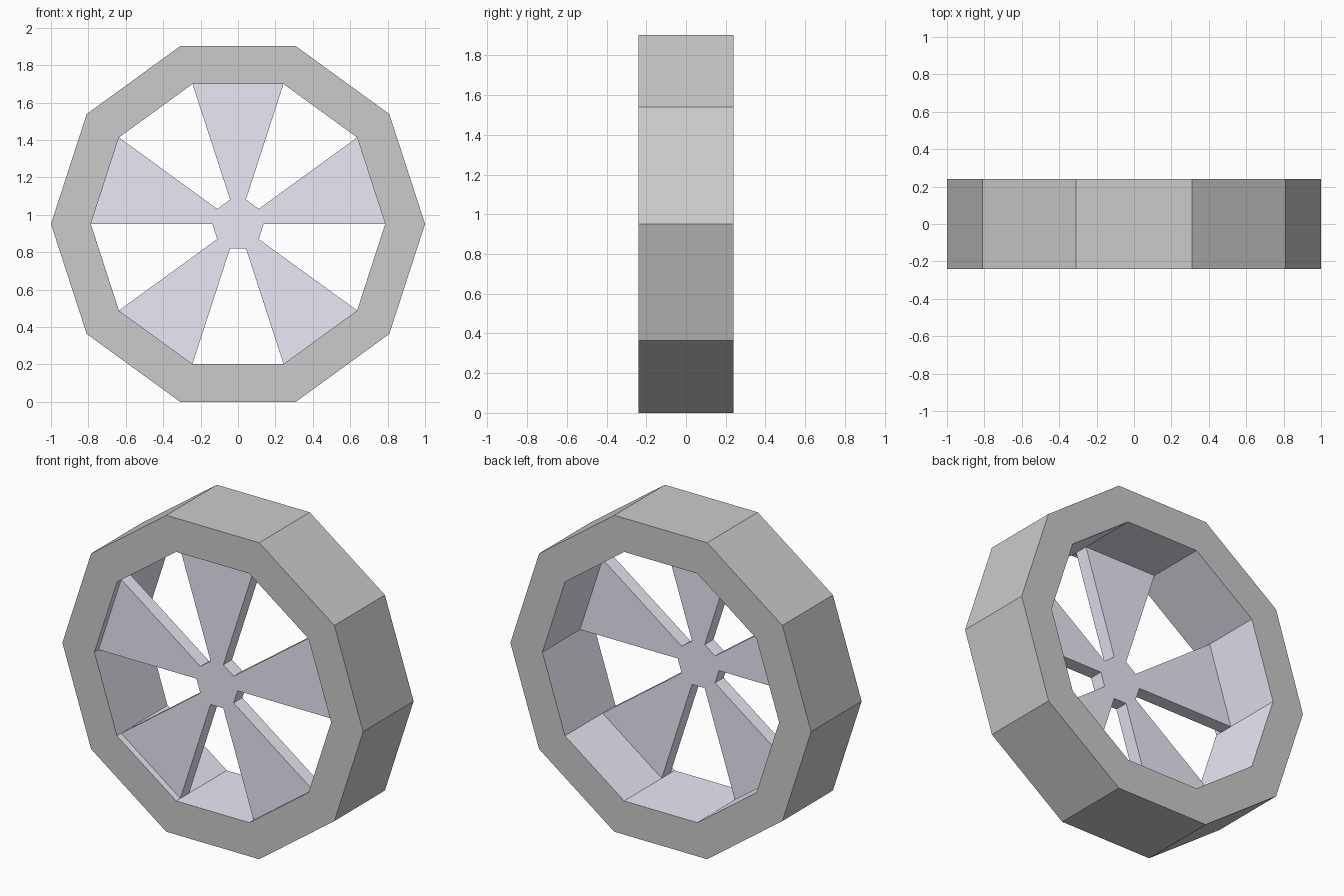
import bpy, bmesh
from math import cos, sin, radians

if "Cube" in bpy.data.objects:
    bpy.data.objects.remove(bpy.data.objects["Cube"])

SIDES = 10
CENTRE_Z = sin(radians(72))      # decagon resting on a flat side
R_TYRE, R_RIM, R_HUB = 1.0, 0.787, 0.137


def material(name, colour):
    m = bpy.data.materials.new(name)
    m.diffuse_color = colour
    m.use_nodes = True
    m.node_tree.nodes["Principled BSDF"].inputs["Base Color"].default_value = m.diffuse_color
    return m


def ring(bm, radius, y):
    return [bm.verts.new((radius * cos(radians(36 * i)), y,
                          CENTRE_Z + radius * sin(radians(36 * i))))
            for i in range(SIDES)]


def finish(bm, name, mats):
    bmesh.ops.recalc_face_normals(bm, faces=bm.faces[:])
    mesh = bpy.data.meshes.new(name)
    bm.to_mesh(mesh)
    bm.free()
    for m in mats:
        mesh.materials.append(m)
    obj = bpy.data.objects.new(name, mesh)
    bpy.context.collection.objects.link(obj)
    return obj


grey = material("tyre_grey", (0.8, 0.8, 0.8, 1))
lilac = material("rim_lilac", (0.84, 0.81, 0.92, 1))

# Tyre: ten-sided band, grey outside with a lilac inner wall
bm = bmesh.new()
loops = [ring(bm, r, y) for r, y in ((R_TYRE, -0.24), (R_TYRE, 0.24),
                                     (R_RIM, 0.24), (R_RIM, -0.24))]
for k in range(4):
    a, b = loops[k], loops[(k + 1) % 4]
    for i in range(SIDES):
        j = (i + 1) % SIDES
        f = bm.faces.new((a[i], a[j], b[j], b[i]))
        f.material_index = 1 if k == 2 else 0
finish(bm, "tyre", [grey, lilac])

# Spoked wheel: small decagonal hub with five flared spokes near the front
bm = bmesh.new()
hub = ring(bm, R_HUB, -0.20)
tips = ring(bm, R_RIM, -0.20)
bm.faces.new(hub)
for i in range(0, SIDES, 2):
    bm.faces.new((hub[i], tips[i], tips[i + 1], hub[i + 1]))
plate = bmesh.ops.extrude_face_region(bm, geom=bm.faces[:], use_keep_orig=True)
bmesh.ops.translate(bm, vec=(0, 0.083, 0),
                    verts=[g for g in plate["geom"] if isinstance(g, bmesh.types.BMVert)])
# weld coplanar hub and spokes into one star-shaped face on each side
inner = [e for e in bm.edges if len(e.link_faces) == 2
         and all(abs(f.calc_center_median().y - e.verts[0].co.y) < 1e-4 for f in e.link_faces)]
bmesh.ops.dissolve_edges(bm, edges=inner, use_verts=False)
finish(bm, "spokes", [lilac])
